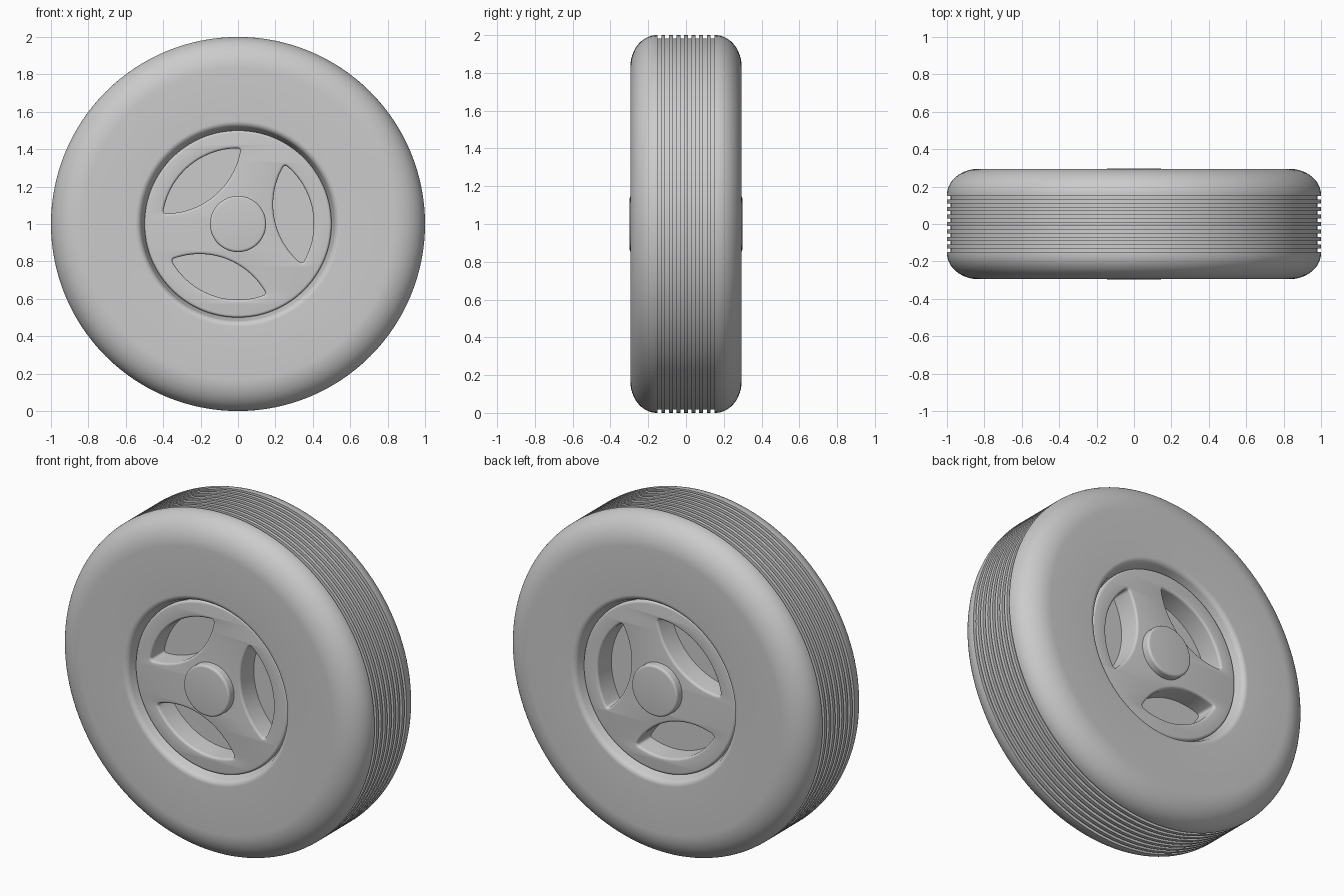
import bpy, bmesh, math
from mathutils import Vector, Matrix

cube = bpy.data.objects.get("Cube")
if cube:
    bpy.data.objects.remove(cube)

CENTRE = Vector((0, 0, 1))
SEGMENTS = 128

grey = bpy.data.materials.new("plain grey")
grey.use_nodes = True
GREY = (0.6, 0.6, 0.6, 1)
grey.diffuse_color = GREY
grey.node_tree.nodes["Principled BSDF"].inputs["Base Color"].default_value = GREY


def smooth(obj, degrees=35):
    bpy.ops.object.select_all(action='DESELECT')
    obj.select_set(True)
    bpy.context.view_layer.objects.active = obj
    bpy.ops.object.shade_smooth_by_angle(angle=math.radians(degrees))


def arc(cx, cy, rx, ry, start, end, n):
    """Points on an elliptical arc, angles in degrees."""
    angles = [math.radians(start + (end - start) * i / n) for i in range(n + 1)]
    return [(cx + rx * math.cos(a), cy + ry * math.sin(a)) for a in angles]


def lathe(name, profile, closed=False):
    """Turn a (radius, y) profile around the wheel axis."""
    bm = bmesh.new()
    verts = [bm.verts.new((r, y, 0)) for r, y in profile]
    edges = [bm.edges.new(p) for p in zip(verts, verts[1:])]
    if closed:
        edges.append(bm.edges.new((verts[-1], verts[0])))
    bmesh.ops.spin(bm, geom=verts + edges, cent=(0, 0, 0), axis=(0, 1, 0),
                   angle=math.tau, steps=SEGMENTS, use_duplicate=False)
    bmesh.ops.remove_doubles(bm, verts=bm.verts, dist=0.0001)
    bmesh.ops.recalc_face_normals(bm, faces=bm.faces)
    mesh = bpy.data.meshes.new(name)
    bm.to_mesh(mesh)
    bm.free()
    mesh.materials.append(grey)
    obj = bpy.data.objects.new(name, mesh)
    bpy.context.collection.objects.link(obj)
    obj.location = CENTRE
    smooth(obj)
    return obj


def mirrored(half):
    """Complete a half profile (y >= 0) with its reflection."""
    return half + [(r, -y) for r, y in reversed(half)]


# Tire: rounded inner lip, flat sidewall, rounded shoulder, grooved tread
HALF_WIDTH = 0.295
side = [(0.49, 0.19), (0.502, 0.235)]
side += arc(0.55, HALF_WIDTH - 0.035, 0.035, 0.035, 170, 90, 8)
side += arc(0.83, 0.155, 0.17, HALF_WIDTH - 0.155, 90, 0, 16)
GROOVES, PITCH, DEPTH = 8, 0.04, 0.018
grooves = []
for i in range(GROOVES):
    y = ((GROOVES - 1) / 2 - i) * PITCH
    top, bottom = y + PITCH / 4, y - PITCH / 4
    grooves += [(1, top), (1 - DEPTH, top), (1 - DEPTH, bottom), (1, bottom)]
lathe("tire", side + grooves + [(r, -y) for r, y in reversed(side)], closed=True)

# Hub cap: rounded drum through the middle of the wheel
lathe("hub", mirrored([(0, 0.298)] + arc(0.136, 0.284, 0.014, 0.014, 90, 0, 5)))

# Floor of the pockets, inside the rim
lathe("pocket_floor", mirrored([(0, 0.12), (0.45, 0.12)]))

# Rim: disc with three lens-shaped pockets, all edges rounded
LENS_R, TIP_R, SPREAD = 0.405, 0.015, 39.5
inner = LENS_R - TIP_R
tip_x = inner * math.cos(math.radians(SPREAD))
tip_y = inner * math.sin(math.radians(SPREAD))
lens = (arc(0, 0, LENS_R, LENS_R, -SPREAD, SPREAD, 24)
        + arc(tip_x, tip_y, TIP_R, TIP_R, SPREAD, 180 - SPREAD, 6)[1:-1]
        + arc(2 * tip_x, 0, LENS_R, LENS_R, 180 - SPREAD, 180 + SPREAD, 24)
        + arc(tip_x, -tip_y, TIP_R, TIP_R, 180 + SPREAD, 360 - SPREAD, 6)[1:-1])

curve = bpy.data.curves.new("rim", 'CURVE')
curve.dimensions = '2D'
curve.fill_mode = 'BOTH'
BEVEL, FACE_Y = 0.014, 0.25
curve.bevel_depth = BEVEL
curve.bevel_resolution = 3
curve.offset = -BEVEL
curve.extrude = FACE_Y - BEVEL


def add_loop(points, degrees=0):
    turn = Matrix.Rotation(math.radians(degrees), 3, 'Z')
    spline = curve.splines.new('POLY')
    spline.points.add(len(points) - 1)
    for point, (x, y) in zip(spline.points, points):
        point.co = (*(turn @ Vector((x, y, 0))), 1)
    spline.use_cyclic_u = True


add_loop(arc(0, 0, 0.5, 0.5, 0, 360, SEGMENTS)[:-1])
for k in range(3):
    add_loop(lens, 10 + 120 * k)

rim = bpy.data.objects.new("rim", curve)
bpy.context.collection.objects.link(rim)
rim.location = CENTRE
rim.rotation_euler.x = math.pi / 2
bpy.ops.object.select_all(action='DESELECT')
rim.select_set(True)
bpy.context.view_layer.objects.active = rim
bpy.ops.object.convert(target='MESH')
rim = bpy.context.object
bm = bmesh.new()
bm.from_mesh(rim.data)
bmesh.ops.remove_doubles(bm, verts=bm.verts, dist=0.0001)
bmesh.ops.recalc_face_normals(bm, faces=bm.faces)
bm.to_mesh(rim.data)
bm.free()
rim.data.materials.clear()
rim.data.materials.append(grey)
smooth(rim)
